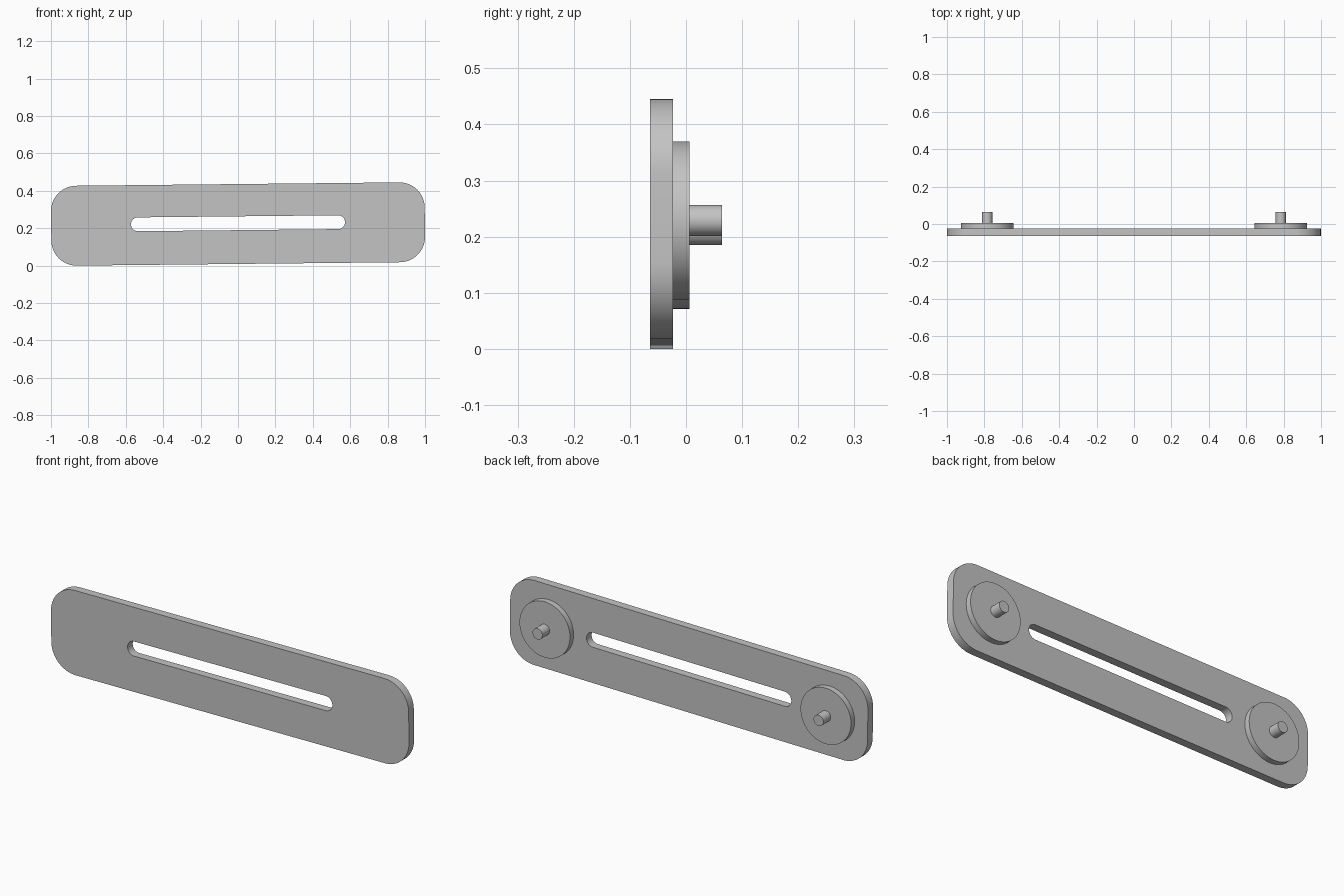
import bpy, bmesh
from math import sin, cos, pi, radians
from mathutils import Matrix, Vector

cube = bpy.data.objects.get("Cube")
if cube:
    bpy.data.objects.remove(cube, do_unlink=True)

TILT = Matrix.Rotation(radians(-0.6), 4, 'Y')    # slight lean of the whole bar
CENTRE = Matrix.Translation((0, 0, 0.2225))

grey = bpy.data.materials.new("plain grey")
grey.use_nodes = True
grey.diffuse_color = (0.55, 0.55, 0.55, 1)
shader = next(n for n in grey.node_tree.nodes if n.type == 'BSDF_PRINCIPLED')
shader.inputs["Base Color"].default_value = grey.diffuse_color


def rounded_loop(half_w, half_h, radius, z=0, steps=14):
    """Rounded rectangle outline in the XZ plane."""
    points = []
    for quarter, (sx, sz) in enumerate([(1, 1), (-1, 1), (-1, -1), (1, -1)]):
        for i in range(steps + 1):
            a = (quarter + i / steps) * pi / 2
            points.append((sx * (half_w - radius) + radius * cos(a),
                           z + sz * (half_h - radius) + radius * sin(a)))
    return points


def slab(name, loops, front, back):
    """Fill nested outlines and extrude them from front to back along y."""
    bm = bmesh.new()
    for loop in loops:
        verts = [bm.verts.new((x, front, z)) for x, z in loop]
        for a, b in zip(verts, verts[1:] + verts[:1]):
            bm.edges.new((a, b))
    bmesh.ops.remove_doubles(bm, verts=bm.verts[:], dist=0.0001)
    bmesh.ops.triangle_fill(bm, edges=bm.edges[:], use_beauty=True,
                            normal=Vector((0, -1, 0)))
    made = bmesh.ops.extrude_face_region(bm, geom=bm.faces[:],
                                         use_keep_orig=True)
    moved = [v for v in made["geom"] if isinstance(v, bmesh.types.BMVert)]
    bmesh.ops.translate(bm, verts=moved, vec=(0, back - front, 0))
    bmesh.ops.recalc_face_normals(bm, faces=bm.faces[:])
    bm.transform(CENTRE @ TILT)
    finish(name, bm)


def disc(name, x, radius, front, back):
    """Cylinder with its axis along y."""
    bm = bmesh.new()
    bmesh.ops.create_cone(bm, cap_ends=True, segments=64, radius1=radius,
                          radius2=radius, depth=back - front)
    place = Matrix.Translation((x, (front + back) / 2, -0.002))
    bm.transform(CENTRE @ TILT @ place @ Matrix.Rotation(pi / 2, 4, 'X'))
    finish(name, bm)


def finish(name, bm):
    mesh = bpy.data.meshes.new(name)
    bm.to_mesh(mesh)
    bm.free()
    mesh.materials.append(grey)
    obj = bpy.data.objects.new(name, mesh)
    bpy.context.collection.objects.link(obj)
    bpy.ops.object.select_all(action='DESELECT')
    obj.select_set(True)
    bpy.context.view_layer.objects.active = obj
    bpy.ops.object.shade_smooth_by_angle(angle=radians(30))


# Slotted plate
slab("slotted_plate",
     [rounded_loop(0.999, 0.2135, 0.135),
      rounded_loop(0.572, 0.037, 0.0365, 0.004)], -0.064, -0.023)

# Round boss and pin at each end of the back
for side, x in (("left", 0.785), ("right", -0.785)):
    disc(side + "_boss", x, 0.141, -0.023, 0.006)
    disc(side + "_pin", x, 0.0275, 0.006, 0.064)
